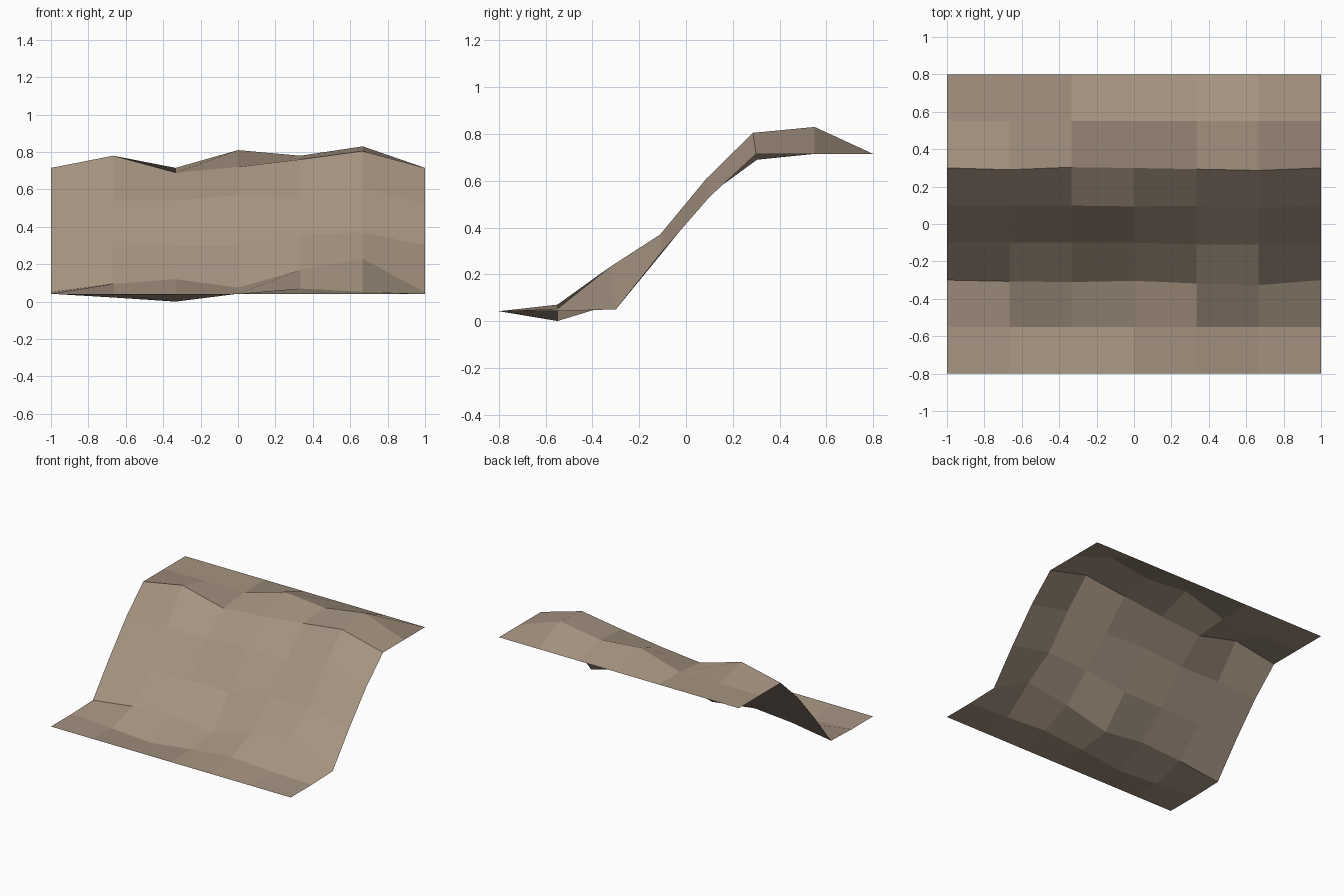
import bpy
import bmesh

# Remove the default cube
default_cube = bpy.data.objects.get("Cube")
if default_cube:
    bpy.data.objects.remove(default_cube, do_unlink=True)

# Earth material
earth = bpy.data.materials.new("dusty_brown_earth")
earth.use_nodes = True
earth_colour = (0.38, 0.295, 0.22, 1.0)
earth.diffuse_color = earth_colour
shader = next(n for n in earth.node_tree.nodes if n.type == 'BSDF_PRINCIPLED')
shader.inputs["Base Color"].default_value = earth_colour
shader.inputs["Roughness"].default_value = 0.9

# Slope profile from front to back: depth, height, and the bumps
# on the inner columns from x = -2/3 to x = 2/3 (hundredths of a unit)
COLUMNS = 7
FLAT = (0, 0, 0, 0, 0)
profile = [
    (-0.80, 0.042, FLAT),
    (-0.55, 0.042, (-2, -4.2, 0, 2.8, 1)),
    (-0.30, 0.05, (4.5, 7, 2.5, 12, 18)),
    (-0.10, 0.30, (-0.5, 0, 0, 5.5, 7)),
    (0.10, 0.53, (1, 1, 4, 2, 8)),
    (0.30, 0.715, (6.5, -2.5, 0.5, 4.5, 9)),
    (0.55, 0.715, (0, 0, 9.5, 6.5, 11.5)),
    (0.80, 0.715, FLAT),
]


def build_hillside(name):
    """Skin the bumpy profile rows with quads, as one open sheet."""
    bm = bmesh.new()
    rows = []
    for depth, height, bumps in profile:
        on_slope = abs(depth) < 0.4
        row = []
        for i, bump in enumerate((0, *bumps, 0)):
            lift = bump / 100
            # Bumps on the slope also lean out towards the front
            lean = 0.15 * lift if on_slope else 0
            x = -1 + 2 * i / (COLUMNS - 1)
            row.append(bm.verts.new((x, depth - lean, height + lift)))
        rows.append(row)
    for near, far in zip(rows, rows[1:]):
        for i in range(COLUMNS - 1):
            bm.faces.new((near[i], near[i + 1], far[i + 1], far[i]))
    mesh = bpy.data.meshes.new(name)
    bm.to_mesh(mesh)
    bm.free()
    mesh.materials.append(earth)
    hillside = bpy.data.objects.new(name, mesh)
    bpy.context.collection.objects.link(hillside)
    return hillside


# Hillside sheet, flat shaded
build_hillside("hillside_slope")
